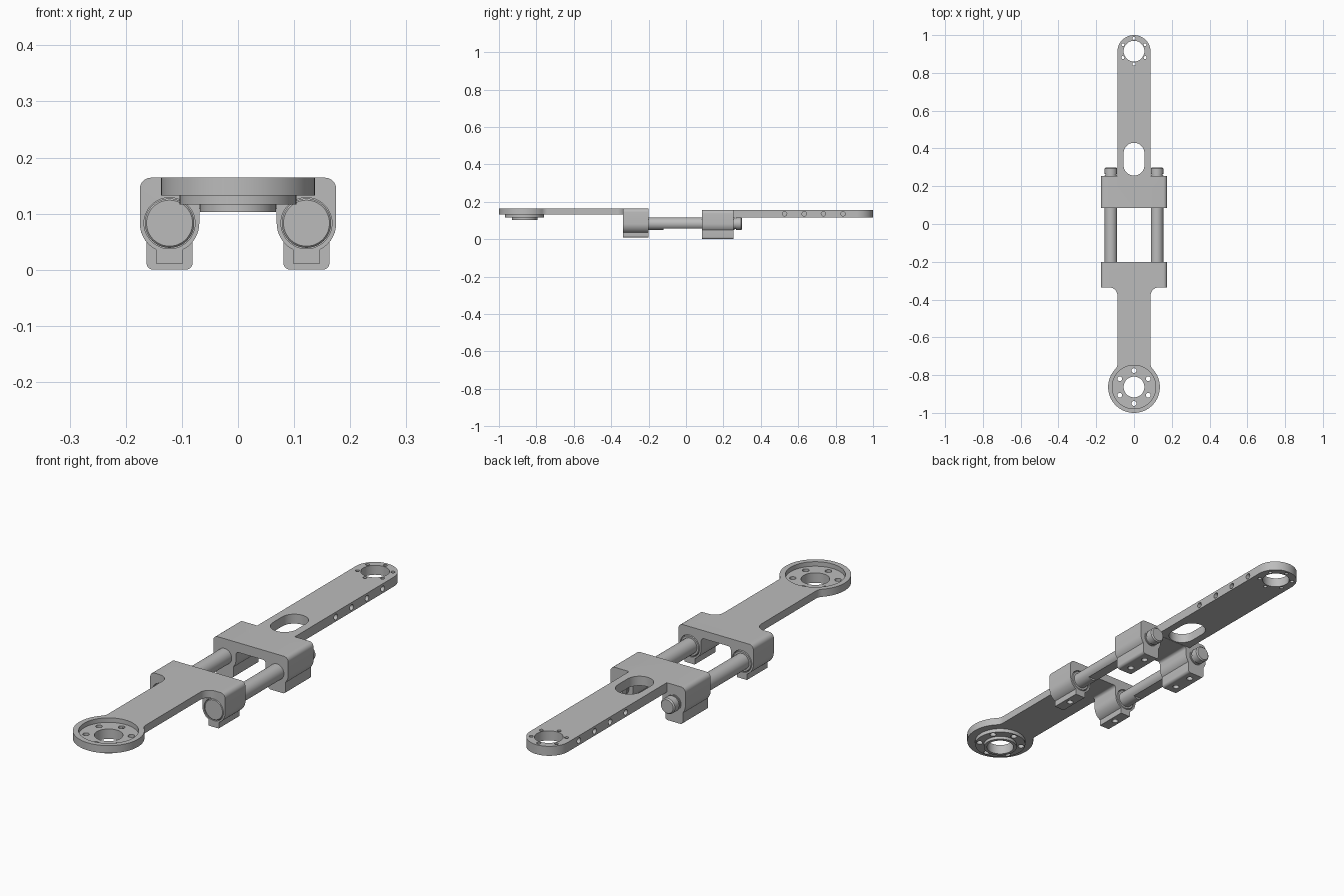
import bpy, bmesh, math
from mathutils import Matrix, Vector

if "Cube" in bpy.data.objects:
    bpy.data.objects.remove(bpy.data.objects["Cube"], do_unlink=True)

# One brushed grey for the whole linkage
grey = bpy.data.materials.new("metal grey")
grey.use_nodes = True
grey.diffuse_color = (0.5, 0.5, 0.5, 1)
grey.node_tree.nodes["Principled BSDF"].inputs["Base Color"].default_value = (0.5, 0.5, 0.5, 1)

SHAFT_X, SHAFT_Z, SHAFT_R = 0.122, 0.083, 0.033


def finish(name, bm):
    bmesh.ops.recalc_face_normals(bm, faces=bm.faces)
    me = bpy.data.meshes.new(name)
    bm.to_mesh(me)
    bm.free()
    me.materials.append(grey)
    ob = bpy.data.objects.new(name, me)
    bpy.context.collection.objects.link(ob)
    return ob


def arc(cx, cy, r, a0, a1, n=12):
    """Points on an arc, angles in degrees."""
    angles = [math.radians(a0 + (a1 - a0) * i / n) for i in range(n + 1)]
    return [(cx + r * math.cos(a), cy + r * math.sin(a)) for a in angles]


def mirrored(half):
    """Close a half outline (x >= 0) across x = 0."""
    return half + [(-x, y) for x, y in reversed(half) if abs(x) > 1e-6]


def prism(name, outline, axis, lo, hi):
    """Extrude an outline along z (points are x, y) or y (points are x, z)."""
    bm = bmesh.new()
    place = (lambda p: (p[0], p[1], lo)) if axis == "z" else (lambda p: (p[0], lo, p[1]))
    face = bm.faces.new([bm.verts.new(place(p)) for p in outline])
    moved = bmesh.ops.extrude_face_region(bm, geom=[face])["geom"]
    step = Vector((0, 0, hi - lo)) if axis == "z" else Vector((0, hi - lo, 0))
    bmesh.ops.translate(bm, vec=step, verts=[v for v in moved if isinstance(v, bmesh.types.BMVert)])
    return finish(name, bm)


def lathe(name, profile, centre, axis, n=48):
    """Turned solid: profile of (position along axis, radius)."""
    bm = bmesh.new()
    rings = [[bm.verts.new((r * math.cos(2 * math.pi * i / n), r * math.sin(2 * math.pi * i / n), t))
              for i in range(n)] for t, r in profile]
    for a, b in zip(rings, rings[1:]):
        for i in range(n):
            j = (i + 1) % n
            bm.faces.new((a[i], a[j], b[j], b[i]))
    bm.faces.new(rings[0])
    bm.faces.new(rings[-1])
    turn = {"z": Matrix(), "y": Matrix.Rotation(-math.pi / 2, 4, "X"),
            "x": Matrix.Rotation(math.pi / 2, 4, "Y")}[axis]
    bm.transform(Matrix.Translation(centre) @ turn)
    return finish(name, bm)


def rod(centre, r, lo, hi, axis="z", n=32):
    return lathe("cutter", [(lo, r), (hi, r)], centre, axis, n)


def combine(ob, other, operation):
    """Apply a boolean and discard the second object."""
    mod = ob.modifiers.new("bool", "BOOLEAN")
    mod.operation, mod.solver, mod.object = operation, "EXACT", other
    other.hide_render = True
    bpy.context.view_layer.objects.active = ob
    bpy.ops.object.modifier_apply(modifier=mod.name)
    bpy.data.objects.remove(other, do_unlink=True)


def smooth(ob):
    bpy.ops.object.select_all(action="DESELECT")
    ob.select_set(True)
    bpy.context.view_layer.objects.active = ob
    bpy.ops.object.shade_smooth_by_angle(angle=math.radians(30))


def clamp(name, top, bridge, foot_half, foot_z, corner, y0, y1):
    """Bridge with two round clamps, each ending in a foot."""
    r = 0.053
    a = math.degrees(math.acos(foot_half / r))
    xo, xi = SHAFT_X + foot_half, SHAFT_X - foot_half
    half = [(0, top)] + arc(0.155, top - 0.02, 0.02, 90, 0, 6)
    half += arc(SHAFT_X, SHAFT_Z, r, 0, -a, 10)
    half += arc(xo - corner, foot_z + corner, corner, 0, -90, 5)
    half += arc(xi + corner, foot_z + corner, corner, -90, -180, 5)
    half += arc(SHAFT_X, SHAFT_Z, r, a - 180, -180, 10)
    half += arc(0.069 - 0.012, bridge - 0.012, 0.012, 0, 90, 5) + [(0, bridge)]
    return prism(name, mirrored(half), "y", y0, y1)


def hole_ring(ob, cy, ring_r, r):
    for i in range(6):
        t = math.radians(30 + 60 * i)
        centre = (ring_r * math.cos(t), cy + ring_r * math.sin(t), 0)
        combine(ob, rod(centre, r, 0.05, 0.25, n=16), "DIFFERENCE")


# Front arm: clamp, tapered plate with filleted roots, round flange
FY = -0.863
front = clamp("front_arm", 0.164, 0.130, 0.024, 0.010, 0.002, -0.336, -0.2)
half = [(0, -0.25), (0.13, -0.25)] + arc(0.13, -0.378, 0.042, 90, 180)
half += arc(0.128, FY + 0.122, 0.04, 180, 223.6, 8)
half += arc(0, FY, 0.137, 43.6, -90, 32)
combine(front, prism("plate", mirrored(half), "z", 0.132, 0.164), "UNION")
boss = lathe("boss", [(0.103, 0.068), (0.116, 0.068), (0.116, 0.104), (0.14, 0.104)],
             (0, FY, 0), "z", 64)
combine(front, boss, "UNION")
combine(front, rod((0, FY, 0), 0.115, 0.145, 0.25, n=64), "DIFFERENCE")
combine(front, rod((0, FY, 0), 0.055, 0.05, 0.25, n=48), "DIFFERENCE")
hole_ring(front, FY, 0.087, 0.013)

# Back arm: clamp, long plate with round end, slot and mounting holes
BY, BT, BB = 0.912, 0.157, 0.116
back = clamp("back_arm", BT, BB, 0.041, 0.0, 0.012, 0.085, 0.254)
half = [(0, 0.2), (0.088, 0.2)] + arc(0, BY, 0.088, 0, 90, 20)
combine(back, prism("plate", mirrored(half), "z", BB + 0.001, BT), "UNION")
slot = arc(0, 0.375, 0.055, 0, 180, 20) + arc(0, 0.311, 0.055, 180, 360, 20)
combine(back, prism("slot_cutter", slot, "z", 0.05, 0.25), "DIFFERENCE")
combine(back, rod((0, BY + 0.003, 0), 0.055, 0.05, 0.25, n=48), "DIFFERENCE")
hole_ring(back, BY + 0.003, 0.068, 0.008)
for y in (0.527, 0.632, 0.735, 0.84):
    for side in (-1, 1):
        combine(back, rod((side * 0.088, y, 0.136), 0.012, -0.03, 0.03, "x", 16), "DIFFERENCE")

# Shaft bores and foot screw holes on both sides
for side in (-1, 1):
    x = side * SHAFT_X
    combine(front, rod((x, 0, SHAFT_Z), 0.0455, -0.4, -0.1, "y", 48), "DIFFERENCE")
    combine(back, rod((x, 0, SHAFT_Z), SHAFT_R, 0.0, 0.4, "y", 48), "DIFFERENCE")
    combine(front, rod((x, -0.268, 0), 0.013, -0.05, 0.03, n=16), "DIFFERENCE")
    for y in (0.125, 0.214):
        combine(back, rod((x, y, 0), 0.013, -0.05, 0.035, n=16), "DIFFERENCE")

# Sliding shafts with a flat underneath, and the bushings they run in
for side, label in ((1, "left"), (-1, "right")):
    centre = (side * SHAFT_X, 0, SHAFT_Z)
    shaft = lathe(label + "_shaft",
                  [(-0.31, SHAFT_R), (0.258, SHAFT_R), (0.258, 0.029), (0.266, 0.029),
                   (0.266, SHAFT_R), (0.295, SHAFT_R), (0.30, 0.028)], centre, "y")
    x = centre[0]
    flat = [(x - 0.05, 0.0), (x + 0.05, 0.0), (x + 0.05, 0.058), (x - 0.05, 0.058)]
    combine(shaft, prism("flat_cutter", flat, "y", -0.12, 0.11), "DIFFERENCE")
    bushing = lathe(label + "_bushing",
                    [(-0.336, 0.041), (-0.333, 0.044), (-0.203, 0.044), (-0.2, 0.041)], centre, "y")
    smooth(shaft)
    smooth(bushing)

smooth(front)
smooth(back)
